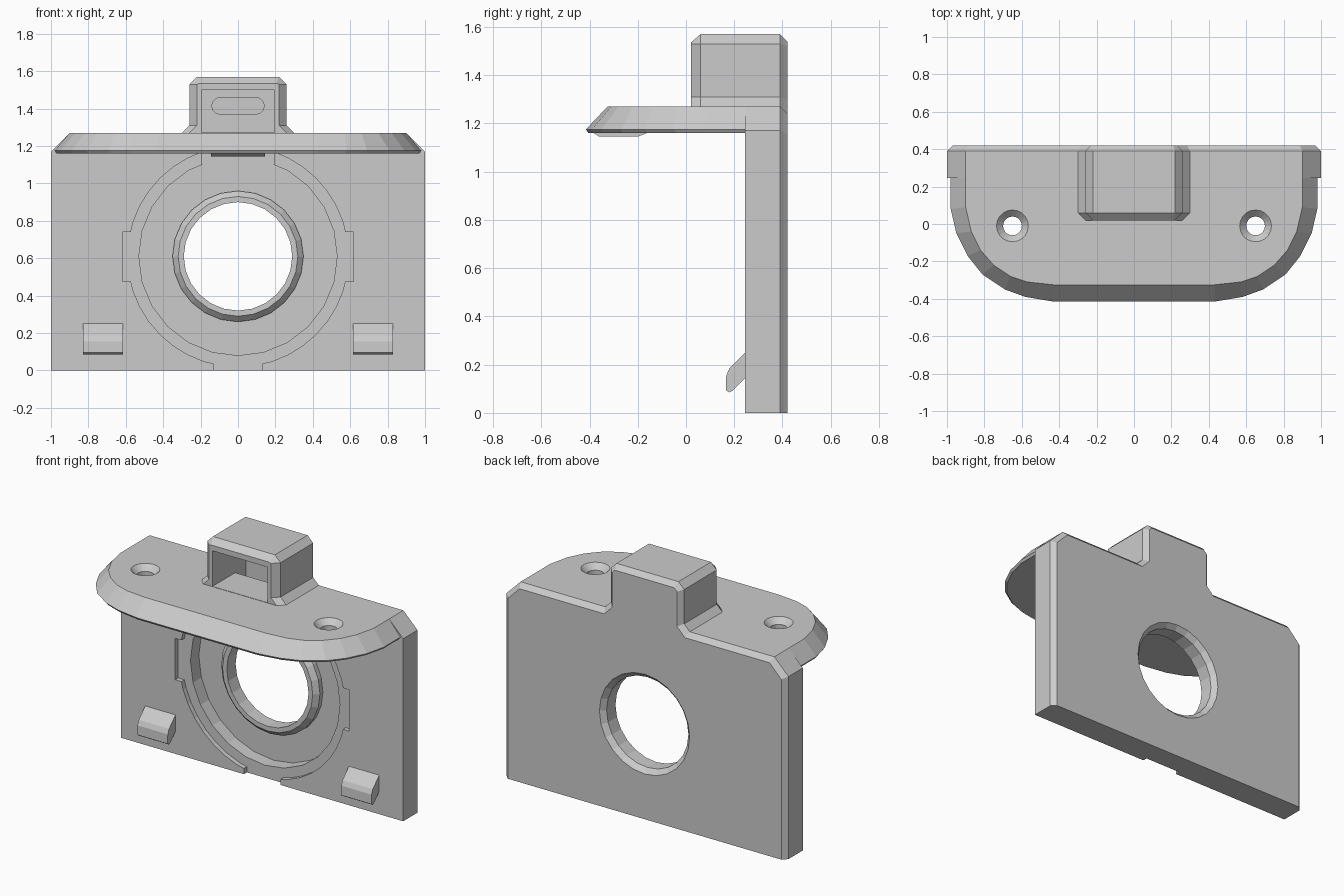
import bpy, bmesh
from math import sin, cos, pi

if "Cube" in bpy.data.objects:
    bpy.data.objects.remove(bpy.data.objects["Cube"])


def loft(name, loops):
    """Solid skin through equal-length loops of 3D points, capped at both ends."""
    bm = bmesh.new()
    rows = [[bm.verts.new(p) for p in loop] for loop in loops]
    n = len(rows[0])
    for a, b in zip(rows, rows[1:]):
        for i in range(n):
            j = (i + 1) % n
            bm.faces.new((a[i], a[j], b[j], b[i]))
    bm.faces.new(rows[0])
    bm.faces.new(rows[-1])
    bmesh.ops.recalc_face_normals(bm, faces=bm.faces)
    mesh = bpy.data.meshes.new(name)
    bm.to_mesh(mesh)
    bm.free()
    ob = bpy.data.objects.new(name, mesh)
    bpy.context.collection.objects.link(ob)
    return ob


def box(name, x0, x1, y0, y1, z0, z1):
    return loft(name, [[(x0, y0, z), (x1, y0, z), (x1, y1, z), (x0, y1, z)] for z in (z0, z1)])


def sym(half):
    """Mirror a right-hand half outline to the left side."""
    return half + [(-x, v) for x, v in reversed(half)]


def xz(half, y):
    return [(x, y, z) for x, z in sym(half)]


def xy(half, z):
    return [(x, y, z) for x, y in sym(half)]


def lathe_y(name, prof, cz, n):
    return loft(name, [[(r * cos(2 * pi * i / n), y, cz + r * sin(2 * pi * i / n))
                        for i in range(n)] for r, y in prof])


def lathe_z(name, prof, cx, cy, n):
    return loft(name, [[(cx + r * cos(2 * pi * i / n), cy + r * sin(2 * pi * i / n), z)
                        for i in range(n)] for r, z in prof])


def boolean(ob, other, op='DIFFERENCE'):
    m = ob.modifiers.new("bool", 'BOOLEAN')
    m.operation, m.solver, m.object = op, 'EXACT', other
    other.hide_render = True
    bpy.context.view_layer.objects.active = ob
    bpy.ops.object.modifier_apply(modifier=m.name)
    bpy.data.objects.remove(other)


# Upright plate with the housing silhouette, chamfered round the back
edge = [(1, 0), (1, 1.17), (.9, 1.27), (.3, 1.27), (.26, 1.31), (.26, 1.53), (.22, 1.57)]
back = [(.97, 0), (.97, 1.155), (.887, 1.24), (.285, 1.24), (.23, 1.297), (.23, 1.52), (.21, 1.54)]
body = loft("back_plate", [xz(edge, .245), xz(edge, .39), xz(back, .42)])

# Shallow seat with side tabs and bottom gap
boolean(body, lathe_y("seat_cut", [(.59, .2), (.59, .275)], .61, 40))
for s in (-1, 1):
    a, b = sorted((s * .5, s * .617))
    boolean(body, box("tab_cut", a, b, .19, .275, .475, .74))
boolean(body, box("gap_cut", -.13, .13, .18, .275, -.1, .12))

# Deep round recess, raised rim and countersunk through-hole
boolean(body, lathe_y("bore_cut", [(.53, .15), (.53, .36), (.35, .36), (.35, .33), (.32, .30),
                                   (.29, .30), (.29, .39), (.325, .425), (.325, .5)], .61, 24))

# Shelf with rounded front corners and sloping edge
low = [(.98, .245), (.98, .08), (.95, -.05), (.89, -.17), (.81, -.27), (.69, -.35), (.58, -.39), (.43, -.415)]
rim = [(x * .99, y + .01 if y < 0 else y) for x, y in low]
top = [(.9, .245), (.9, .09), (.87, -.04), (.82, -.14), (.75, -.22), (.66, -.28), (.57, -.31), (.43, -.325)]
shelf = loft("shelf", [xy(rim, 1.16), xy(low, 1.175), xy(top, 1.27)])
boolean(body, shelf, 'UNION')

# Housing on top of the shelf
side = [(.3, 1.2), (.3, 1.27), (.26, 1.31), (.26, 1.53), (.22, 1.57)]
face = [(.26, 1.2), (.26, 1.27), (.22, 1.31), (.22, 1.53), (.205, 1.535)]
boolean(body, loft("housing", [xz(face, .02), xz(side, .06), xz(side, .245)]), 'UNION')

# Hollow of the housing, its lower well and the blind slot
boolean(body, box("hollow_cut", -.195, .195, -.05, .36, 1.272, 1.5))
boolean(body, box("well_cut", -.195, .195, .25, .36, 1.1, 1.4))
slot = [(s * .095 + .045 * cos(a), 1.415 + .045 * sin(a))
        for s, a0 in ((1, -pi / 2), (-1, pi / 2)) for a in [a0 + k * pi / 6 for k in range(7)]]
boolean(body, loft("slot_cut", [[(x, y, z) for x, z in slot] for y in (.33, .38)]))

# Countersunk screw holes
for s in (-1, 1):
    boolean(body, lathe_z("screw_cut", [(.05, 1.1), (.05, 1.235), (.09, 1.275), (.09, 1.3)],
                          s * .65, -.01, 20))

# Thin pad under the front of the shelf
loft("shelf_pad", [[(x, y, z) for x, y in ((-.145, y0), (.145, y0), (.145, y1), (-.145, y1))]
                   for z, y0, y1 in ((1.165, -.39, -.15), (1.145, -.36, -.2))])

# Hooks at the bottom corners
hook = [(.25, .25), (.245, .25), (.18, .185), (.167, .155), (.165, .095), (.18, .085), (.195, .093),
        (.245, .145), (.25, .145)]
for s, name in ((-1, "left_hook"), (1, "right_hook")):
    loft(name, [[(s * x, y, z) for y, z in hook] for x in (.615, .83)])
